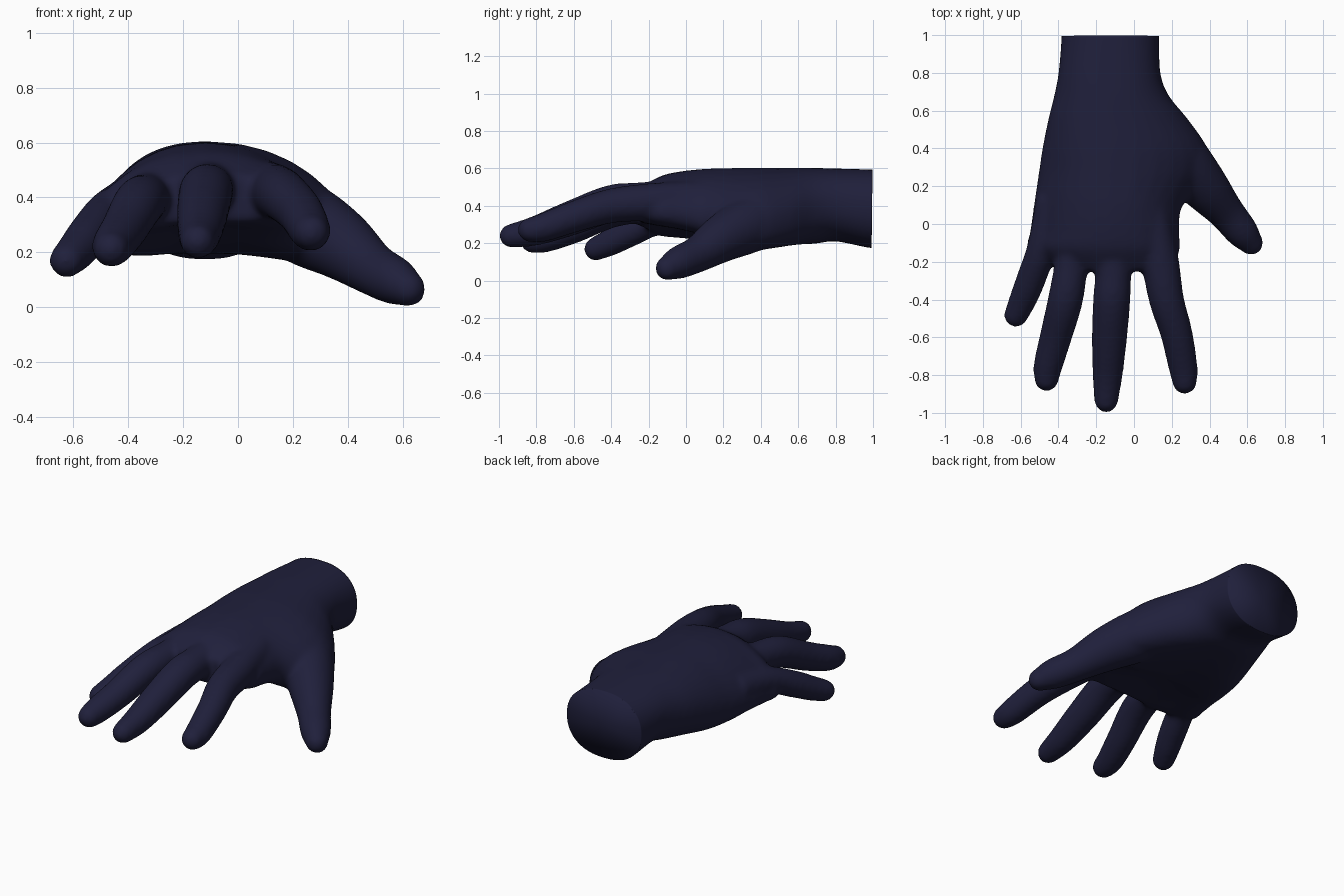
import bpy, bmesh, math
from mathutils import Vector

cube = bpy.data.objects.get("Cube")
if cube:
    bpy.data.objects.remove(cube, do_unlink=True)

SIDES = 32
bm = bmesh.new()


def loft(rings):
    """Skin a list of point rings into a closed tube."""
    loops = [[bm.verts.new(p) for p in ring] for ring in rings]
    for a, b in zip(loops, loops[1:]):
        for i in range(SIDES):
            j = (i + 1) % SIDES
            bm.faces.new((a[i], a[j], b[j], b[i]))
    bm.faces.new(loops[0][::-1])
    bm.faces.new(loops[-1])


def spline(keys, steps=6):
    """Catmull-Rom through rows of numbers."""
    rows = [Vector(k) for k in keys]
    pts = [rows[0]] + rows + [rows[-1]]
    out = []
    for a, b, c, d in zip(pts, pts[1:], pts[2:], pts[3:]):
        for s in range(steps):
            t = s / steps
            out.append(0.5 * (2 * b + (c - a) * t + (2 * a - 5 * b + 4 * c - d) * t ** 2
                              + (3 * b - a - 3 * c + d) * t ** 3))
    return out + [rows[-1]]


def palm_ring(y, left, right, cz, half_h, drop_l, drop_r, hollow):
    """Rounded section, arched down at the edges and hollowed below."""
    cx = -.12
    ring = []
    for i in range(SIDES):
        a = math.tau * i / SIDES
        c, s = math.cos(a), math.sin(a)
        u = math.copysign(abs(c) ** 0.85, c)
        v = math.copysign(abs(s) ** 0.9, s)
        x = cx + u * (cx - left if u < 0 else right - cx)
        z = cz + half_h * v - (drop_l if u < 0 else drop_r) * u * u
        if v < 0:
            z += hollow * -v * (1 - u * u) ** 2
        ring.append(Vector((x, y, z)))
    return ring


def finger(keys):
    """Tapered tube along (x, y, z, radius) keys with a round tip."""
    path = spline(keys)
    pts = [Vector(p[:3]) for p in path]
    radii = [p[3] for p in path]
    tip_dir, tip, r = (pts[-1] - pts[-2]).normalized(), pts[-1], radii[-1]
    dirs = [(pts[min(i + 1, len(pts) - 1)] - pts[max(i - 1, 0)]).normalized()
            for i in range(len(pts))]
    for k in range(1, 6):
        a = math.pi / 2 * k / 5.3
        pts.append(tip + tip_dir * r * math.sin(a))
        radii.append(r * math.cos(a))
        dirs.append(tip_dir)
    rings = []
    for p, d, rad in zip(pts, dirs, radii):
        side = d.cross(Vector((0, 0, 1))).normalized()
        up = side.cross(d)
        rings.append([p + rad * (side * math.cos(math.tau * i / SIDES)
                                 + up * math.sin(math.tau * i / SIDES))
                      for i in range(SIDES)])
    loft(rings)


# Wrist and palm, widening into the thumb:
# y, left x, right x, centre z, half height, drops, hollow
loft([palm_ring(*row) for row in spline([
    (1.08, -.385, .135, .38, .21, 0, 0, 0),
    (.98, -.385, .135, .385, .21, 0, 0, 0),
    (.8, -.4, .14, .405, .195, 0, 0, 0),
    (.68, -.423, .185, .395, .208, .01, .02, .01),
    (.55, -.455, .29, .383, .22, .02, .06, .035),
    (.4, -.485, .39, .377, .228, .05, .1, .06),
    (.28, -.503, .4, .385, .218, .08, .13, .06),
    (.17, -.52, .32, .398, .203, .1, .11, .05),
    (.08, -.533, .25, .413, .184, .12, .07, .04),
    (-.04, -.55, .24, .423, .16, .14, .06, .03),
    (-.14, -.555, .242, .42, .138, .135, .05, .02),
    (-.25, -.37, .19, .4, .09, .07, .03, 0)])])

# Index, middle, ring and little finger, then thumb
finger([(.08, .1, .44, .1), (.138, -.2, .42, .1), (.172, -.4, .4, .093),
        (.225, -.58, .348, .085), (.26, -.76, .285, .077), (.268, -.835, .272, .066)])
finger([(-.11, .1, .45, .1), (-.11, -.25, .43, .096), (-.118, -.4, .413, .099),
        (-.13, -.6, .34, .094), (-.14, -.8, .268, .08), (-.147, -.935, .24, .064)])
finger([(-.29, .1, .42, .1), (-.33, -.2, .4, .09), (-.363, -.4, .375, .093),
        (-.415, -.6, .285, .085), (-.455, -.75, .228, .077), (-.463, -.82, .212, .066)])
finger([(-.42, .12, .36, .1), (-.485, -.12, .335, .08), (-.548, -.3, .258, .078),
        (-.588, -.4, .207, .073), (-.625, -.483, .17, .064)])
finger([(.14, .48, .36, .13), (.25, .34, .3, .15),
        (.37, .2, .23, .13), (.485, .065, .143, .098), (.57, -.04, .096, .088),
        (.62, -.1, .066, .066)])

mesh = bpy.data.meshes.new("hand")
bmesh.ops.recalc_face_normals(bm, faces=bm.faces)
bm.to_mesh(mesh)
bm.free()
hand = bpy.data.objects.new("hand", mesh)
bpy.context.collection.objects.link(hand)
bpy.context.view_layer.objects.active = hand
hand.select_set(True)

# Fuse the parts into one soft skin
remesh = hand.modifiers.new("fuse", "REMESH")
remesh.mode = "VOXEL"
remesh.voxel_size = 0.014
smooth = hand.modifiers.new("soften", "SMOOTH")
smooth.factor = 0.5
smooth.iterations = 14
for mod in ("fuse", "soften"):
    bpy.ops.object.modifier_apply(modifier=mod)

# Cut the wrist flat and cap it
bm = bmesh.new()
bm.from_mesh(hand.data)
cut = bmesh.ops.bisect_plane(bm, geom=bm.verts[:] + bm.edges[:] + bm.faces[:],
                             plane_co=(0, .995, .4), plane_no=(0, 1, -.012),
                             clear_outer=True)
cap = bmesh.ops.contextual_create(bm, geom=[e for e in cut["geom_cut"]
                                            if isinstance(e, bmesh.types.BMEdge)])
bmesh.ops.poke(bm, faces=cap["faces"])
bmesh.ops.recalc_face_normals(bm, faces=bm.faces)
bm.to_mesh(hand.data)
bm.free()
bpy.ops.object.shade_smooth()

# Dark navy skin
navy = bpy.data.materials.new("dark navy")
navy.use_nodes = True
colour = (.014, .014, .044, 1)
navy.diffuse_color = colour
navy.node_tree.nodes["Principled BSDF"].inputs["Base Color"].default_value = colour
hand.data.materials.clear()
hand.data.materials.append(navy)
